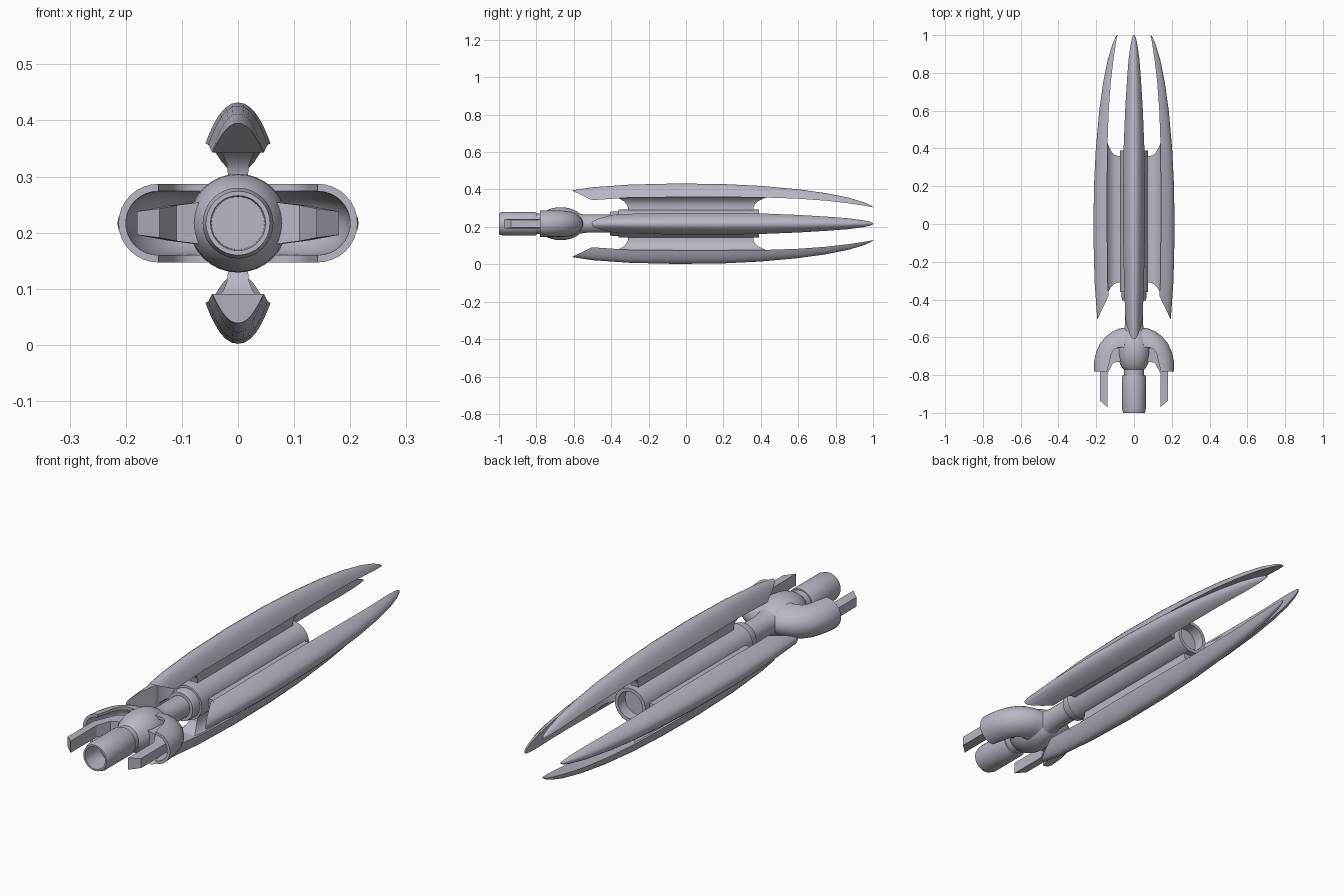
import bpy
import bmesh
from math import sin, cos, pi, radians
from mathutils import Matrix, Vector

cube = bpy.data.objects.get("Cube")
if cube:
    bpy.data.objects.remove(cube, do_unlink=True)

AXIS_Z = 0.217

grey = bpy.data.materials.new("lavender_grey")
grey.use_nodes = True
colour = (0.48, 0.48, 0.56, 1)
grey.diffuse_color = colour
grey.node_tree.nodes["Principled BSDF"].inputs["Base Color"].default_value = colour


def loft(rings):
    """Skin a list of equal closed rings and cap both ends."""
    bm = bmesh.new()
    rows = [[bm.verts.new(p) for p in ring] for ring in rings]
    n = len(rows[0])
    for a, b in zip(rows, rows[1:]):
        for i in range(n):
            j = (i + 1) % n
            bm.faces.new((a[i], a[j], b[j], b[i]))
    bm.faces.new(rows[0])
    bm.faces.new(rows[-1])
    return bm


def finish(bm, name, angle=35, turn=0, mirror=False):
    """Place the part on the main axis, shade it and link it."""
    matrix = Matrix.Translation((0, 0, AXIS_Z)) @ Matrix.Rotation(turn, 4, "Y")
    if mirror:
        matrix = matrix @ Matrix.Scale(-1, 4, (1, 0, 0))
    bm.transform(matrix)
    bmesh.ops.recalc_face_normals(bm, faces=bm.faces)
    mesh = bpy.data.meshes.new(name)
    bm.to_mesh(mesh)
    bm.free()
    mesh.shade_smooth()
    mesh.set_sharp_from_angle(angle=radians(angle))
    mesh.materials.append(grey)
    obj = bpy.data.objects.new(name, mesh)
    bpy.context.collection.objects.link(obj)


def lathe(name, profile, sides=32):
    """Revolve (y, radius) points around the main axis."""
    steps = [2 * pi * i / sides for i in range(sides)]
    finish(loft([[(r * cos(a), y, r * sin(a)) for a in steps]
                 for y, r in profile]), name)


# Central tube with an open rear cup, front collar and neck
lathe("body_tube", [(-0.36, 0.05), (-0.36, 0.075), (0.39, 0.075),
                    (0.39, 0.06), (0.34, 0.06)])
lathe("front_collar", [(-0.405, 0.045), (-0.405, 0.062), (-0.39, 0.066),
                       (-0.35, 0.066)])
lathe("neck", [(-0.6, 0.062), (-0.56, 0.052), (-0.53, 0.048), (-0.39, 0.048)])

# Rounded hub and hollow barrel
hub = [(-0.67 - 0.125 * cos(pi * i / 16), max(0.002, 0.088 * sin(pi * i / 16) ** 0.9))
       for i in range(17)]
lathe("hub", hub)
lathe("barrel", [(-0.72, 0.054), (-0.8, 0.054), (-0.8, 0.06), (-0.81, 0.063),
                 (-0.98, 0.063), (-1.0, 0.057), (-1.0, 0.049), (-0.9, 0.047)])

# Fin stations: y, inner radius, outer radius, half width
FIN = [(-0.65, 0.12, 0.172, 0.036), (-0.5, 0.126, 0.195, 0.046),
       (-0.3, 0.14, 0.209, 0.053), (-0.05, 0.142, 0.215, 0.058),
       (0.2, 0.142, 0.212, 0.058), (0.4, 0.141, 0.202, 0.055),
       (0.6, 0.134, 0.184, 0.047), (0.75, 0.123, 0.163, 0.038),
       (0.87, 0.109, 0.139, 0.029), (0.95, 0.097, 0.115, 0.018),
       (0.985, 0.091, 0.1, 0.01), (1.0, 0.087, 0.09, 0.003)]


def make_fin(name, turn, cut_y, cut_r):
    rings = []
    for y, inner, outer, w in FIN:
        ring = []
        for i in range(17):
            s = sin(pi * (i / 16 - 0.5))
            ring.append((w * s, y, inner + (outer - inner) * (1 - abs(s) ** 2.2)))
        rings.append(ring)
    bm = loft(rings)
    # Slanted front end
    cut = bmesh.ops.bisect_plane(bm, geom=bm.verts[:] + bm.edges[:] + bm.faces[:],
                                 plane_co=(0, cut_y, cut_r),
                                 plane_no=Vector((0, -0.053, -0.11)).normalized(),
                                 clear_outer=True)
    edges = [e for e in cut["geom_cut"] if isinstance(e, bmesh.types.BMEdge)]
    bmesh.ops.holes_fill(bm, edges=edges, sides=0)
    finish(bm, name, turn=turn)


# Flared web between the tube and a fin: radius, half width, front y, rear y
WEB = [(0.06, 0.018, -0.31, 0.36), (0.088, 0.018, -0.31, 0.36),
       (0.105, 0.02, -0.318, 0.368), (0.12, 0.026, -0.332, 0.385),
       (0.132, 0.035, -0.352, 0.408), (0.143, 0.048, -0.375, 0.435)]


def make_web(name, turn):
    finish(loft([[(-w, a, r), (w, a, r), (w, b, r), (-w, b, r)]
                 for r, w, a, b in WEB]), name, turn=turn)


for index, side in enumerate(("top", "left", "bottom", "right")):
    turn = index * pi / 2
    if index % 2 == 0:
        make_fin(side + "_fin", turn, -0.61, 0.178)
    else:
        make_fin(side + "_fin", turn, -0.5, 0.192)
    make_web(side + "_web", turn)

# Curved side shells: inner and outer edge of the trough
SHELL = [((0.03, -0.66), (0.03, -0.548)), ((0.06, -0.652), (0.075, -0.553)),
         ((0.088, -0.654), (0.115, -0.57)), ((0.108, -0.667), (0.15, -0.597)),
         ((0.12, -0.69), (0.18, -0.633)), ((0.126, -0.715), (0.2, -0.677)),
         ((0.133, -0.745), (0.211, -0.725)), ((0.142, -0.78), (0.213, -0.78))]


def trough(inner, outer, inset):
    """Half ellipse opening towards the inner edge."""
    a, b = Vector(inner), Vector(outer)
    span = (b - a) - (b - a).normalized() * inset
    points = []
    for i in range(17):
        t = pi * (i / 16 - 0.5)
        p = a + span * cos(t)
        points.append((p.x, p.y, (0.07 - inset) * sin(t)))
    return points


# Prong sections: inner edge, outer edge, half height at each
PRONG = [((0.03, -0.72), (0.04, -0.64), 0.042, 0.042),
         ((0.11, -0.735), (0.125, -0.67), 0.032, 0.031),
         ((0.14, -0.79), (0.18, -0.755), 0.026, 0.021),
         ((0.14, -0.97), (0.18, -0.935), 0.026, 0.021)]

for side, mirror in (("left", False), ("right", True)):
    shell = loft([trough(a, b, 0) + trough(a, b, 0.013)[::-1] for a, b in SHELL])
    finish(shell, side + "_shell", mirror=mirror)
    prong = loft([[(*a, -h), (*b, -k), (*b, k), (*a, h)] for a, b, h, k in PRONG])
    finish(prong, side + "_prong", angle=20, mirror=mirror)
